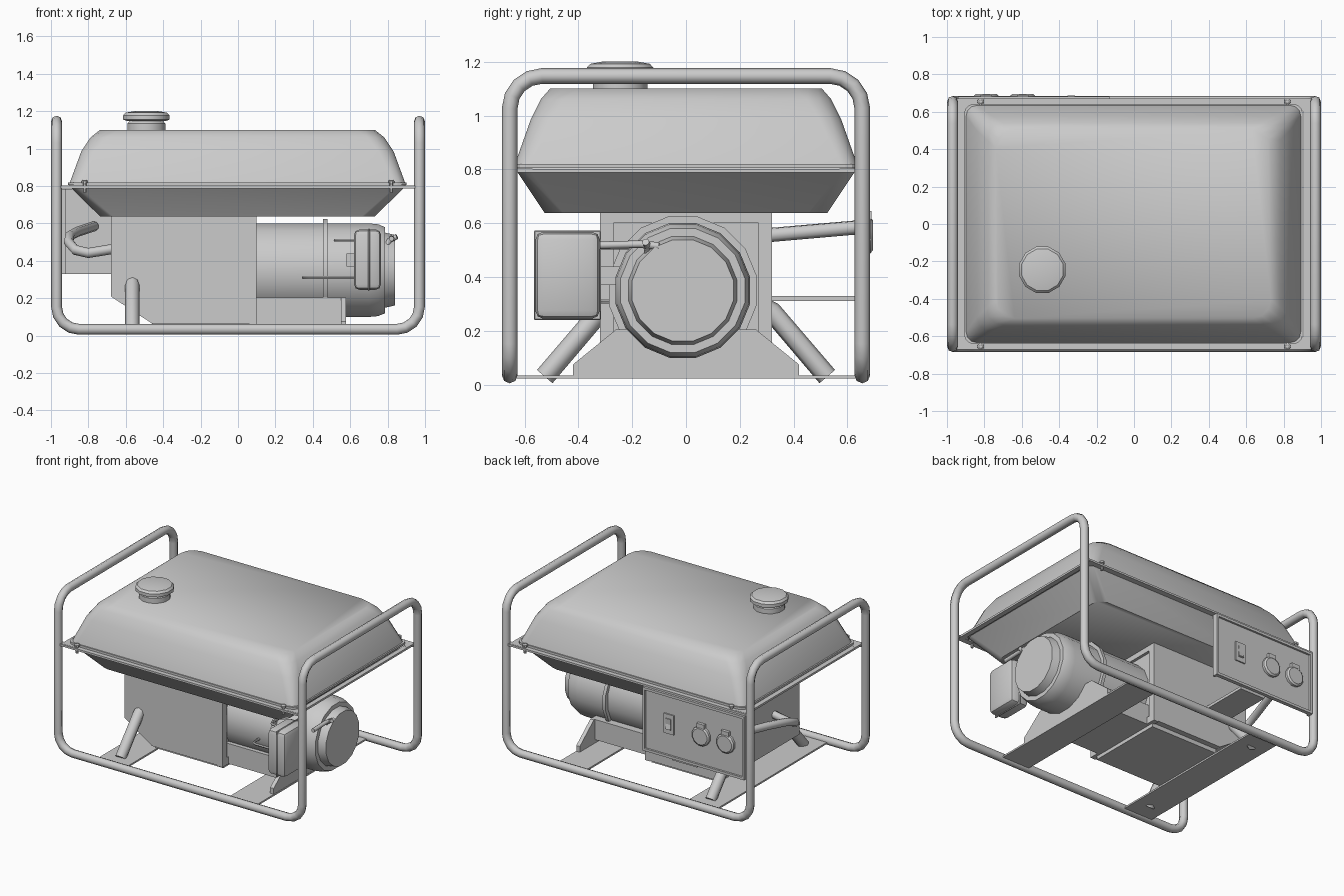
import bpy, bmesh, math
from mathutils import Vector, Matrix

if "Cube" in bpy.data.objects:
    bpy.data.objects.remove(bpy.data.objects["Cube"])


def finish(name, bm, smooth=None):
    bmesh.ops.recalc_face_normals(bm, faces=bm.faces)
    me = bpy.data.meshes.new(name)
    bm.to_mesh(me)
    bm.free()
    ob = bpy.data.objects.new(name, me)
    bpy.context.collection.objects.link(ob)
    if smooth:
        bpy.ops.object.select_all(action='DESELECT')
        bpy.context.view_layer.objects.active = ob
        ob.select_set(True)
        bpy.ops.object.shade_smooth_by_angle(angle=math.radians(smooth))
    return ob


def box(name, x, y, z, bevel=0, segs=2):
    bm = bmesh.new()
    bmesh.ops.create_cube(bm, size=1)
    for v in bm.verts:
        v.co = [a + (c + .5) * (b - a) for c, (a, b) in zip(v.co, (x, y, z))]
    if bevel:
        bmesh.ops.bevel(bm, geom=bm.edges[:], offset=bevel, segments=segs,
                        profile=.5, affect='EDGES')
    return finish(name, bm, 40 if bevel else None)


def skin(name, rings, smooth=None):
    """Bridge equal-length rings and cap both ends."""
    bm = bmesh.new()
    vs = [[bm.verts.new(p) for p in r] for r in rings]
    n = len(vs[0])
    for a, b in zip(vs, vs[1:]):
        for i in range(n):
            bm.faces.new((a[i], a[(i + 1) % n], b[(i + 1) % n], b[i]))
    bm.faces.new(vs[0])
    bm.faces.new(vs[-1])
    return finish(name, bm, smooth)


def lathe(name, profile, centre, axis, sides=12, smooth=35):
    """Profile of (distance along axis, radius)."""
    q = Vector((0, 0, 1)).rotation_difference(Vector(axis))
    rings = [[Vector(centre) + q @ Vector((r * math.cos(t), r * math.sin(t), h))
              for t in [2 * math.pi * (i + .5) / sides for i in range(sides)]]
             for h, r in profile]
    return skin(name, rings, smooth)


def rounded(hx, hy, z, r, cx=-.003, n=3):
    pts = []
    for k, (sx, sy) in enumerate([(1, 1), (-1, 1), (-1, -1), (1, -1)]):
        for i in range(n + 1):
            a = math.pi / 2 * (k + i / n)
            pts.append((cx + sx * (hx - r) + r * math.cos(a),
                        sy * (hy - r) + r * math.sin(a), z))
    return pts


def prism(name, pts, a, b, axis):
    """Extrude a 2D outline along x or y."""
    f = (lambda p, d: (d, p[0], p[1])) if axis == 'x' else (lambda p, d: (p[0], d, p[1]))
    return skin(name, [[f(p, d) for p in pts] for d in (a, b)])


def tube(name, pts, rad, bend=0, closed=False, n=4, res=2):
    pts = [Vector(p) for p in pts]
    path = []
    for i, p in enumerate(pts):
        if not bend or (not closed and i in (0, len(pts) - 1)):
            path.append(p)
            continue
        u = (pts[i - 1] - p).normalized()
        w = (pts[(i + 1) % len(pts)] - p).normalized()
        for k in range(n + 1):   # arc around the right-angled corner
            a = math.pi / 2 * k / n
            path.append(p + bend * ((1 - math.sin(a)) * u + (1 - math.cos(a)) * w))
    cu = bpy.data.curves.new(name, 'CURVE')
    cu.dimensions = '3D'
    cu.bevel_depth = rad
    cu.bevel_resolution = res
    cu.use_fill_caps = True
    sp = cu.splines.new('POLY')
    sp.points.add(len(path) - 1)
    for s, p in zip(sp.points, path):
        s.co = (*p, 1)
    sp.use_cyclic_u = closed
    tmp = bpy.data.objects.new(name + "_path", cu)
    bpy.context.collection.objects.link(tmp)
    bpy.context.view_layer.update()
    bm = bmesh.new()
    bm.from_mesh(tmp.evaluated_get(bpy.context.evaluated_depsgraph_get()).to_mesh())
    bpy.data.objects.remove(tmp)
    return finish(name, bm, 50)


# Tubular frame: one closed loop making both hoops and both bottom rails
X, Y, B, T = .97, .655, .034, 1.147
tube("tube_frame", [(-X, -Y, B), (X, -Y, B), (X, -Y, T), (X, Y, T),
                    (X, Y, B), (-X, Y, B), (-X, Y, T), (-X, -Y, T)], .029, .12, True)

# Cross plates between the bottom rails
for nm, x in (("engine_cross_plate", (-.68, -.45)), ("generator_cross_plate", (.36, .58))):
    box(nm, x, (-.655, .655), (.022, .034))

# Fuel tank halves, seam flange
skin("tank_upper", [rounded(.90, .638, .80, .05), rounded(.892, .632, .83, .06),
                    rounded(.835, .577, .985, .08), rounded(.785, .54, 1.06, .09),
                    rounded(.735, .505, 1.10, .10)], 50)
skin("tank_lower", [rounded(.895, .63, .795, .05), rounded(.735, .525, .638, .07)], 40)
skin("tank_flange", [rounded(.905, .642, .805, .05), rounded(.905, .642, .82, .05)])

# Tank support strips, corner gussets and bolts
for s in (-1, 1):
    box("tank_rail_side", (-.95, .95), sorted((s * .63, s * .67)), (.788, .802))
    box("tank_rail_end", sorted((s * .905, s * .94)), (-.65, .65), (.788, .802))
    for t in (-1, 1):
        skin("corner_gusset", [[(s * .94, t * .66, z), (s * .83, t * .66, z),
                                (s * .94, t * .57, z)] for z in (.79, .803)])
        lathe("tank_bolt", [(-.05, .01), (.0, .01), (.0, .018), (.012, .018), (.018, .01)],
              (s * .82, t * .655, .815), (0, 0, 1), 8)

# Filler neck and cap
lathe("filler_neck", [(1.08, .105), (1.135, .105), (1.15, .09)], (-.49, -.245, 0), (0, 0, 1), 12)
lathe("filler_cap", [(1.148, .108), (1.155, .128), (1.178, .128), (1.192, .115), (1.2, .07)],
      (-.49, -.245, 0), (0, 0, 1), 12)

# Engine block with a wider mounting flange on the generator side
side = [(-.68, .66), (-.68, .21), (-.46, .065), (.08, .065), (.08, .66)]
prism("engine_block", side, -.31, .31, 'y')
for nm, z in (("engine_flange_top", (.60, .65)), ("engine_flange_bottom", (.06, .11))):
    box(nm, (.06, .10), (-.32, .32), z)
for s in (-1, 1):
    box("engine_flange_side", (.06, .10), sorted((s * .27, s * .32)), (.06, .65))
    prism("engine_side_panel", side, s * .31, s * .32, 'y')
    # Slanted tubular engine legs
    tube("engine_leg", [(-.565, s * .27, .295), (-.565, s * .32, .27), (-.565, s * .525, .03)], .038)
box("engine_sump", (-.46, .08), (-.28, .28), (.035, .07))

# Generator drum, clamp band and end cover
lathe("generator_drum", [(.08, .255), (.70, .255), (.75, .25), (.785, .235), (.785, .205),
                         (.84, .192), (.84, .175)], (0, -.012, .35), (1, 0, 0), 16)
lathe("clamp_band", [(.455, .25), (.455, .28), (.478, .28), (.478, .25)],
      (0, -.012, .35), (1, 0, 0), 16)

# Generator cradle and foot
box("generator_cradle", (.08, .565), (-.25, .25), (.06, .205))
prism("generator_foot", [(-.42, .03), (.42, .03), (.42, .075), (.26, .205),
                         (-.26, .205), (-.42, .075)], .55, .578, 'x')

# Air filter box, lid seam, bracket and rods
box("air_filter_box", (.62, .765), (-.56, -.32), (.245, .568), .03)
box("air_filter_seam", (.695, .705), (-.565, -.315), (.24, .573), .004, 1)
box("air_filter_bracket", (.58, .63), (-.40, -.22), (.37, .44))
tube("lower_filter_rod", [(.35, -.22, .31), (.35, -.34, .31), (.66, -.34, .31)], .009, .03, n=2, res=1)
tube("upper_filter_rod", [(.52, -.18, .51), (.52, -.38, .51), (.66, -.38, .51)], .009, .03, n=2, res=1)

# Starter handle with its stem
tube("starter_handle", [(.82, -.32, .518), (.82, -.17, .522), (.83, -.10, .515)], .014)
tube("starter_stem", [(.785, -.14, .46), (.81, -.14, .51), (.85, -.15, .53)], .014)

# Exhaust pipe curling from the engine towards the panel
tube("exhaust_pipe", [(-.66, -.03, .465), (-.80, -.03, .442), (-.87, -.01, .458),
                      (-.905, .05, .50), (-.90, .14, .533), (-.86, .30, .555),
                      (-.77, .645, .585)], .027)

# Control panel with raised edge, on the back
px, pz = (-.94, -.13), (.33, .785)
box("control_panel", px, (.655, .668), pz)
for z in pz:
    box("panel_edge", px, (.655, .682), sorted((z, z + (.018 if z < .5 else -.018))))
for x in px:
    box("panel_edge", sorted((x, x + (.018 if x < -.5 else -.018))), (.64, .682), pz)
box("panel_bracket", (-.55, -.35), (.31, .66), (.31, .33))

# Two outlets with hinged covers
for x in (-.79, -.595):
    lathe("outlet_cover", [(.66, .07), (.685, .07), (.694, .058)], (x, 0, .555), (0, 1, 0), 12)
    box("outlet_hinge", (x - .03, x + .03), (.66, .69), (.61, .645))

# Rocker switch
box("switch_plate", (-.375, -.295), (.66, .677), (.50, .64))
prism("switch_rocker", [(.67, .53), (.688, .535), (.68, .57), (.683, .61), (.67, .61)],
      -.355, -.315, 'x')
